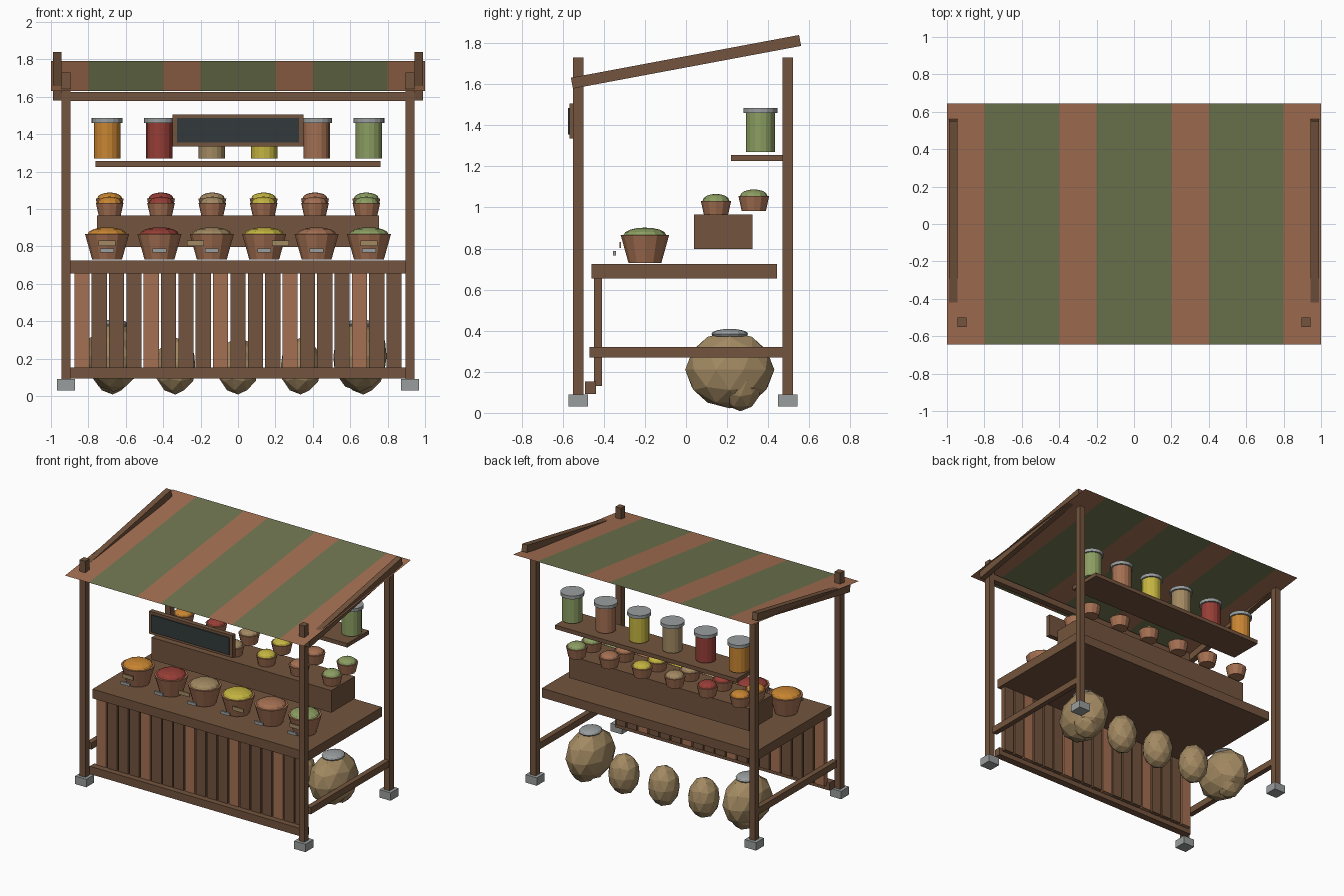
import bpy, bmesh, math
from mathutils import Matrix, Vector

cube = bpy.data.objects.get("Cube")
if cube:
    bpy.data.objects.remove(cube, do_unlink=True)


def make_material(name, rgb):
    linear = [((c / 255 + 0.055) / 1.055) ** 2.4 for c in rgb] + [1]
    mat = bpy.data.materials.new(name)
    mat.use_nodes = True
    mat.diffuse_color = linear
    mat.node_tree.nodes["Principled BSDF"].inputs["Base Color"].default_value = linear
    return mat


WOOD = make_material("dark_wood", (115, 84, 61))
CLAY = make_material("terracotta", (164, 112, 82))
CLOTH = make_material("olive_cloth", (110, 118, 80))
ORANGE = make_material("orange_spice", (200, 133, 50))
RED = make_material("red_spice", (150, 62, 54))
TAN = make_material("tan_sacking", (162, 137, 98))
YELLOW = make_material("yellow_spice", (196, 180, 64))
GREEN = make_material("green_herb", (140, 158, 98))
GREY = make_material("grey_metal", (154, 158, 158))
SLATE = make_material("slate", (50, 58, 60))
GOODS = [ORANGE, RED, TAN, YELLOW, CLAY, GREEN]


def finish(name, bm, mats, smooth=False):
    mesh = bpy.data.meshes.new(name)
    bm.to_mesh(mesh)
    bm.free()
    for mat in mats:
        mesh.materials.append(mat)
    obj = bpy.data.objects.new(name, mesh)
    bpy.context.collection.objects.link(obj)
    return obj


def box(name, x, y, z, mat, tilt=0):
    """Box from (min, max) ranges, tilted about x through its centre."""
    ranges = (x, y, z)
    centre = Vector([(a + b) / 2 for a, b in ranges])
    size = [b - a for a, b in ranges]
    bm = bmesh.new()
    bmesh.ops.create_cube(bm, size=1)
    bm.transform(Matrix.Translation(centre) @ Matrix.Rotation(tilt, 4, "X")
                 @ Matrix.Diagonal((*size, 1)))
    return finish(name, bm, [mat])


def around(c, width):
    return (c - width / 2, c + width / 2)


def cone(name, centre, r1, r2, z0, z1, mat, sides=12):
    bm = bmesh.new()
    bmesh.ops.create_cone(bm, cap_ends=True, segments=sides, radius1=r1,
                          radius2=r2, depth=z1 - z0)
    bm.transform(Matrix.Translation((*centre, (z0 + z1) / 2)))
    return finish(name, bm, [mat])


def blob(name, centre, radii, mat, ico=True):
    bm = bmesh.new()
    if ico:
        bmesh.ops.create_icosphere(bm, subdivisions=2, radius=1)
    else:
        bmesh.ops.create_uvsphere(bm, u_segments=12, v_segments=8, radius=1)
    bm.transform(Matrix.Translation(centre) @ Matrix.Diagonal((*radii, 1)))
    return finish(name, bm, [mat])


def bowl(name, x, y, z0, z1, base, rim, heap, mat):
    cone(name, (x, y), base, rim, z0, z1, CLAY)
    blob(name + "_spice", (x, y, z1), (rim * 0.88, rim * 0.88, heap), mat, ico=False)


# Frame: posts, feet, rafters and side rails
for side, s in (("right", -1), ("left", 1)):
    for end, y in (("front", -0.525), ("back", 0.495)):
        box(f"{end}_post_{side}", around(s * 0.92, 0.047), around(y, 0.05), (0.08, 1.73), WOOD)
        box(f"{end}_foot_{side}", around(s * 0.92, 0.095), around(y, 0.095), (0.03, 0.09), GREY)
    box(f"rafter_{side}", around(s * 0.967, 0.044), around(0, 1.13), around(1.709, 0.054),
        WOOD, math.radians(10.6))
    box(f"side_rail_{side}", around(s * 0.92, 0.04), (-0.47, 0.49), (0.27, 0.32), WOOD)
box("front_beam", (-0.91, 0.91), around(-0.525, 0.044), (1.577, 1.625), WOOD)

# Striped cloth canopy, a thin sloping sheet
bm = bmesh.new()
for i in range(10):
    xs = (-1 + i * 0.2, -0.8 + i * 0.2)
    corners = [(xs[0], -0.645, 1.63), (xs[1], -0.645, 1.63),
               (xs[1], 0.645, 1.79), (xs[0], 0.645, 1.79)]
    face = bm.faces.new([bm.verts.new(c) for c in corners])
    face.material_index = 0 if i % 3 == 0 else 1
bmesh.ops.remove_doubles(bm, verts=bm.verts, dist=0.001)
finish("canopy", bm, [CLAY, CLOTH])

# Counter with slatted front
box("counter_top", (-0.9, 0.9), (-0.46, 0.443), (0.655, 0.725), WOOD)
box("bottom_rail", (-0.9, 0.9), (-0.492, -0.437), (0.093, 0.152), WOOD)
for i in range(19):
    box(f"front_slat_{i + 1}", around((i - 9) * 0.0927, 0.081), (-0.448, -0.408), (0.13, 0.66),
        CLAY if i % 4 == 0 else WOOD)

# Riser and back shelf
box("riser", (-0.755, 0.755), (0.04, 0.323), (0.797, 0.965), WOOD)
box("back_shelf", (-0.763, 0.763), (0.22, 0.48), (1.225, 1.255), WOOD)

# Goods: large bowls, two rows of small bowls, lidded jars, metal scoops
for i, mat in enumerate(GOODS):
    x = (i - 2.5) * 0.28
    bowl(f"large_bowl_{i + 1}", x, -0.2, 0.73, 0.866, 0.08, 0.118, 0.036, mat)
    bowl(f"small_bowl_front_{i + 1}", x * 0.98, 0.146, 0.965, 1.032, 0.059, 0.074, 0.034, mat)
    bowl(f"small_bowl_back_{i + 1}", x * 0.98, 0.33, 0.983, 1.057, 0.059, 0.075, 0.031, mat)
    cone(f"jar_{i + 1}", (x, 0.362), 0.071, 0.071, 1.27, 1.462, mat, 16)
    cone(f"jar_lid_{i + 1}", (x, 0.362), 0.083, 0.083, 1.46, 1.485, GREY, 16)
    box(f"scoop_{i + 1}", around(x, 0.073), around(-0.348, 0.014), (0.766, 0.788), GREY)

# Price tags
for i, x in enumerate((-0.7, -0.227, 0.227, 0.7)):
    box(f"price_tag_{i + 1}", around(x, 0.09), around(-0.32, 0.008), (0.802, 0.832), TAN)

# Hanging slate board in a wooden frame
box("board_backing", (-0.35, 0.35), (-0.555, -0.53), (1.335, 1.505), WOOD)
for name, z in (("bottom", (1.335, 1.356)), ("top", (1.484, 1.505))):
    box(f"board_frame_{name}", (-0.35, 0.35), (-0.567, -0.545), z, WOOD)
for name, s in (("right", -1), ("left", 1)):
    box(f"board_frame_{name}", around(s * 0.338, 0.024), (-0.567, -0.545), (1.335, 1.505), WOOD)
box("slate_board", (-0.327, 0.327), (-0.575, -0.55), (1.355, 1.485), SLATE)

# Sacks under the counter
for i in range(5):
    blob(f"small_sack_{i + 1}", ((i - 2) * 0.335, 0.265, 0.16), (0.112, 0.112, 0.152), TAN)
for name, x in (("right", -0.665), ("left", 0.652)):
    blob(f"large_sack_{name}", (x, 0.213, 0.21), (0.15, 0.217, 0.188), TAN)
    blob(f"sack_opening_{name}", (x, 0.213, 0.384), (0.078, 0.09, 0.025), GREY, ico=False)
